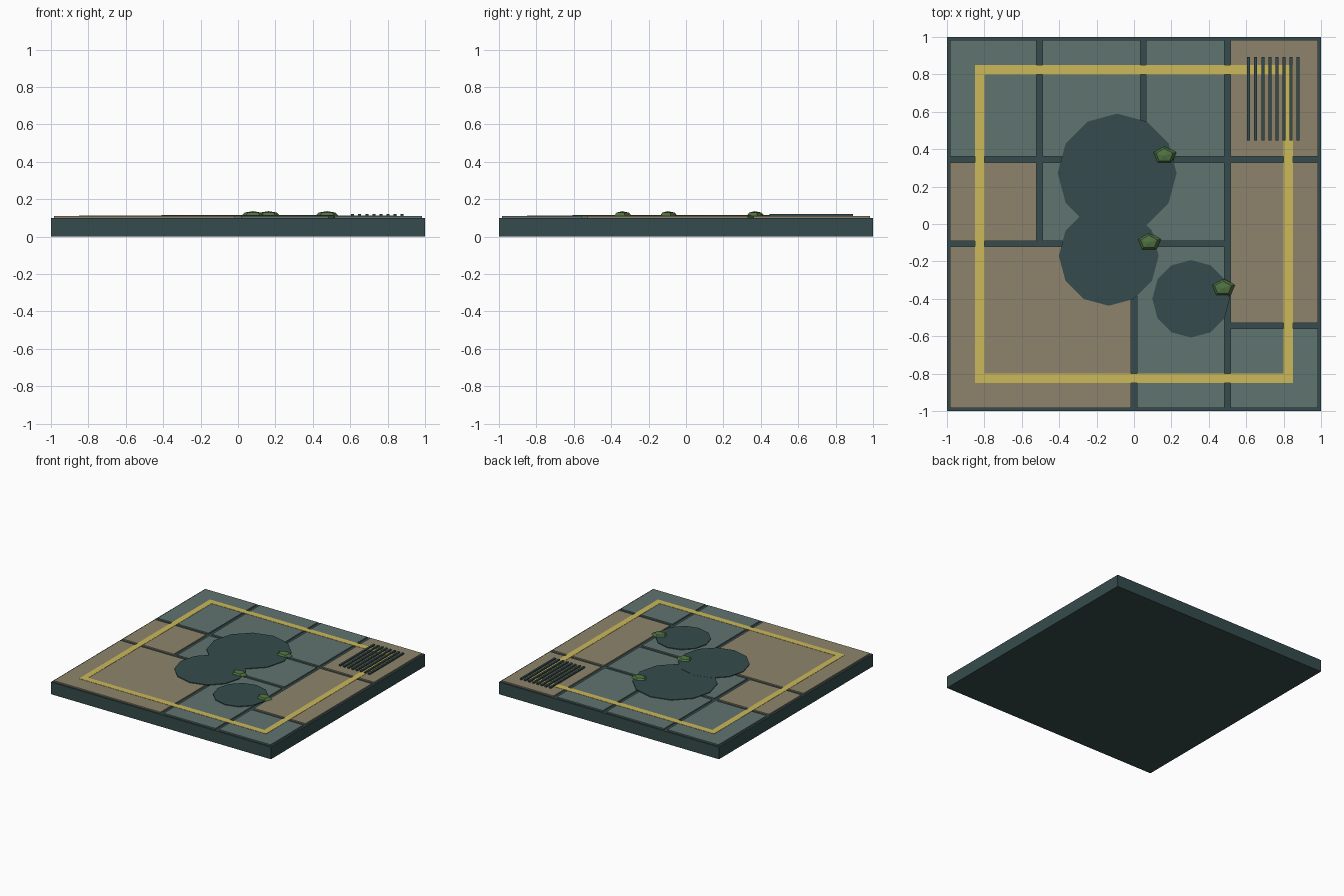
import bpy
import math

cube = bpy.data.objects.get("Cube")
if cube:
    bpy.data.objects.remove(cube, do_unlink=True)


def material(name, hex_code):
    """Flat material from an sRGB hex colour, stored as linear values."""
    channels = [int(hex_code[i:i + 2], 16) / 255 for i in (0, 2, 4)]
    colour = [c / 12.92 if c < 0.04045 else ((c + 0.055) / 1.055) ** 2.4 for c in channels] + [1]
    mat = bpy.data.materials.new(name)
    mat.use_nodes = True
    mat.diffuse_color = colour
    mat.node_tree.nodes["Principled BSDF"].inputs["Base Color"].default_value = colour
    return mat


dark_stone = material("dark stone", "354b4c")
grey_slab = material("grey green slab", "60746f")
tan_slab = material("tan slab", "8d846c")
yellow_paint = material("yellow paint", "cbb95a")
moss_green = material("moss green", "4f7242")


def finish(name, mat):
    obj = bpy.context.object
    obj.name = name
    obj.data.materials.append(mat)
    bpy.ops.object.transform_apply(location=False, rotation=False, scale=True)
    return obj


def box(name, x0, x1, y0, y1, z0, z1, mat):
    bpy.ops.mesh.primitive_cube_add(size=1, location=((x0 + x1) / 2, (y0 + y1) / 2, (z0 + z1) / 2))
    bpy.context.object.scale = (x1 - x0, y1 - y0, z1 - z0)
    return finish(name, mat)


BASE = 0.10   # top of the base
TOP = 0.11    # top of the paving
GAP = 0.015   # half width of a joint

# Base block, seen in the joints
box("base", -1, 1, -1, 1, 0, BASE, dark_stone)

# Paving slabs between the joint lines
L, M, C, R = -0.505, 0.05, 0, 0.5
UP, MID, LOW = 0.345, -0.105, -0.545
slabs = [
    (-1, L, UP, 1, grey_slab), (L, M, UP, 1, grey_slab), (M, R, UP, 1, grey_slab),
    (R, 1, UP, 1, tan_slab), (-1, L, MID, UP, tan_slab), (L, R, MID, UP, grey_slab),
    (R, 1, LOW, UP, tan_slab), (-1, C, -1, MID, tan_slab), (C, R, -1, MID, grey_slab),
    (R, 1, -1, LOW, grey_slab),
]
for i, (x0, x1, y0, y1, mat) in enumerate(slabs):
    box(f"slab_{i + 1}", x0 + GAP, x1 - GAP, y0 + GAP, y1 - GAP, BASE, TOP, mat)

# Painted yellow border
IN, OUT = 0.80, 0.85
for side, word in ((-1, "front"), (1, "back")):
    a, b = sorted((side * IN, side * OUT))
    box(f"stripe_{word}", -OUT, OUT, a, b, TOP - 0.002, TOP + 0.002, yellow_paint)
for side, word in ((-1, "right"), (1, "left")):
    a, b = sorted((side * IN, side * OUT))
    box(f"stripe_{word}", a, b, -IN, IN, TOP - 0.002, TOP + 0.002, yellow_paint)

# Dark stains, overlapping discs at slightly different heights
for i, (x, y, r) in enumerate([(-0.09, 0.272, 0.318), (-0.135, -0.17, 0.267), (0.305, -0.40, 0.207)]):
    height = 0.005 + 0.0004 * i
    bpy.ops.mesh.primitive_cylinder_add(vertices=12, radius=r, depth=height, location=(x, y, TOP + height / 2))
    finish(f"stain_{i + 1}", dark_stone)

# Drain grate bars
for i in range(8):
    x = 0.613 + 0.0378 * i
    box(f"grate_bar_{i + 1}", x - 0.008, x + 0.008, 0.447, 0.893, TOP, 0.121, dark_stone)

# Low-poly moss clumps with one corner to the back
for i, (x, y) in enumerate([(0.163, 0.367), (0.08, -0.097), (0.476, -0.342)]):
    bpy.ops.mesh.primitive_uv_sphere_add(segments=5, ring_count=4, radius=1, location=(x, y, TOP))
    clump = bpy.context.object
    # Turn the mesh so that a corner points along +y before flattening it
    vert = max(clump.data.vertices, key=lambda v: math.hypot(v.co.x, v.co.y)).co
    turn = math.pi / 2 - math.atan2(vert.y, vert.x)
    clump.rotation_euler.z = turn
    bpy.ops.object.transform_apply(location=False, rotation=True, scale=False)
    clump.scale = (0.067, 0.052, 0.026)
    finish(f"moss_{i + 1}", moss_green)
